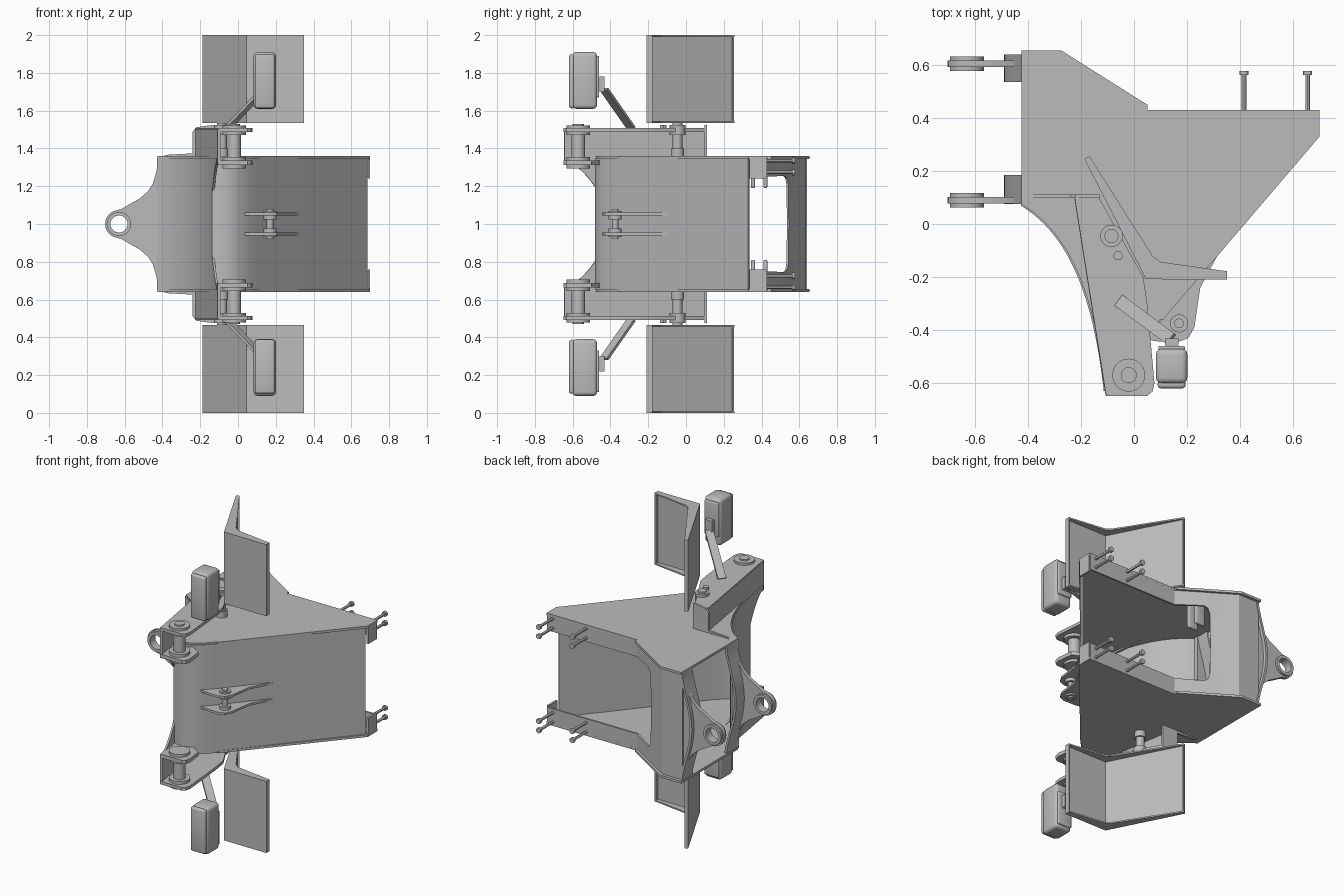
import bpy, bmesh, math
from mathutils import Vector
from mathutils.geometry import interpolate_bezier

if "Cube" in bpy.data.objects:
    bpy.data.objects.remove(bpy.data.objects["Cube"])

# All parts use heights measured from the mid plane (z = 1)
grey = bpy.data.materials.new("painted_steel_grey")
grey.diffuse_color = (0.5, 0.5, 0.5, 1)
grey.use_nodes = True
grey.node_tree.nodes["Principled BSDF"].inputs["Base Color"].default_value = grey.diffuse_color


def add(name, mesh, mirror=True, thick=0, bevel=0):
    ob = bpy.data.objects.new(name, mesh)
    bpy.context.collection.objects.link(ob)
    ob.location.z = 1
    mesh.materials.clear()
    mesh.materials.append(grey)
    if bevel:
        m = ob.modifiers.new("bevel", 'BEVEL')
        m.width, m.segments = bevel, 3
    if mirror:
        m = ob.modifiers.new("mirror", 'MIRROR')
        m.use_axis = (False, False, True)
    if thick:
        m = ob.modifiers.new("thickness", 'SOLIDIFY')
        m.thickness, m.offset = thick, 0
    return ob


def circle(x, y, r, n=32):
    return [(x + r * math.cos(2 * math.pi * i / n), y + r * math.sin(2 * math.pi * i / n)) for i in range(n)]


def curve(a, b, c, d, n):
    return [tuple(p) for p in interpolate_bezier(Vector(a), Vector(b), Vector(c), Vector(d), n)]


def plate(name, loops, lo, hi, axis='z', mirror=True):
    """Flat plate from an outline plus optional hole loops, spanning lo..hi along axis."""
    cu = bpy.data.curves.new(name, 'CURVE')
    cu.dimensions, cu.fill_mode, cu.extrude = '2D', 'BOTH', (hi - lo) / 2
    for loop in loops:
        s = cu.splines.new('POLY')
        s.points.add(len(loop) - 1)
        for p, (u, v) in zip(s.points, loop):
            p.co = (u, v, 0, 1)
        s.use_cyclic_u = True
    tmp = bpy.data.objects.new("tmp", cu)
    mesh = bpy.data.meshes.new_from_object(tmp)
    bpy.data.objects.remove(tmp)
    mid = (lo + hi) / 2
    bm = bmesh.new()
    bm.from_mesh(mesh)
    bmesh.ops.remove_doubles(bm, verts=bm.verts, dist=1e-5)
    for v in bm.verts:
        u, w, t = v.co
        v.co = (u, w, t + mid) if axis == 'z' else (u, mid - t, w)
    bmesh.ops.recalc_face_normals(bm, faces=bm.faces)
    bm.to_mesh(mesh)
    bm.free()
    return add(name, mesh, mirror)


def wall(name, path, top, thick=0.012):
    """Upright sheet along (x, y, lower height) points."""
    bm = bmesh.new()
    cols = [(bm.verts.new((x, y, z)), bm.verts.new((x, y, top))) for x, y, z in path]
    for a, b in zip(cols, cols[1:]):
        bm.faces.new((a[0], b[0], b[1], a[1]))
    mesh = bpy.data.meshes.new(name)
    bm.to_mesh(mesh)
    bm.free()
    return add(name, mesh, True, thick)


def band(path, t):
    """Closed outline of a path thickened by t to its left, with mitred bends."""
    pts = [Vector(p) for p in path]
    out = []
    for i, p in enumerate(pts):
        ns = []
        for a, b in zip(pts[max(i - 1, 0):i + 1], pts[max(i - 1, 0) + 1:i + 2]):
            d = (b - a).normalized()
            ns.append(Vector((-d.y, d.x)))
        n = sum(ns, Vector((0, 0))).normalized()
        out.append(p + n * t / n.dot(ns[0]))
    return [tuple(p) for p in pts] + [tuple(p) for p in reversed(out)]


def box(name, c, size, bevel=0):
    bm = bmesh.new()
    bmesh.ops.create_cube(bm, size=1)
    for v in bm.verts:
        v.co = Vector(c) + Vector([a * b for a, b in zip(v.co, size)])
    mesh = bpy.data.meshes.new(name)
    bm.to_mesh(mesh)
    bm.free()
    return add(name, mesh, True, 0, bevel)


def beam(name, a, b, w, h):
    a, b = Vector(a), Vector(b)
    z = (b - a).normalized()
    side = z.cross(Vector((0, 0, 1))).normalized()
    up = side.cross(z)
    ob = box(name, (0, 0, 0), (w, h, (b - a).length))
    for v in ob.data.vertices:
        v.co = side * v.co.x - up * v.co.y + z * v.co.z + (a + b) / 2
    return ob


def disc(name, x, y, r, lo, hi, n=32, axis='z'):
    return plate(name, [circle(x, y, r, n)], lo, hi, axis)


# Outline curves of the concave flank and the rounded nose
flank = curve((-.425, .075), (-.25, -.03), (-.15, -.25), (-.108, -.63), 40)
body = [p for p in flank if p[1] > -.475]
cheek = [body[-1]] + [p for p in flank if p[1] <= -.475]
nose = curve(body[-1], (-.04, -.5), (.03, -.44), (.10, -.36), 12)

# Main top and bottom plates
plate("main_plate", [[(-.425, .655), (-.275, .655), (.05, .45), (.05, .43), (.70, .43), (.70, .33), (.11, -.36)]
                     + nose[::-1] + body[-2::-1]], .345, .36)

# Skins: concave flank, its front cheeks, and nose with slanted side
wall("flank_skin", [(x, y, 0) for x, y in body], .35)
wall("cheek_skin", [(x, y, .33 - .15 * max(0, (.64 + y) / .17) ** 1.7) for x, y in cheek], .35)
wall("slanted_skin", [(x, y, 0) for x, y in nose + [(.68, .333)]], .35)

# Rear mounting flanges, widening into a full-height angled column, and end tabs
wall("rear_flange", [(.695, .424, .25), (.05, .424, .25), (-.10, .520, .255), (-.12, .532, .24), (-.13, .538, .20),
                     (-.132, .539, 0), (-.275, .63, 0), (-.42, .63, 0)], .35)
wall("end_tab", [(.694, .335, .24), (.694, .424, .24)], .35)

# Rear bolts
for i, x in enumerate((.415, .655)):
    for j, z in enumerate((.335, .275)):
        disc(f"bolt_shank_{i}{j}", x, z, .009, .42, .57, 12, 'y')
        disc(f"bolt_head_{i}{j}", x, z, .017, .562, .578, 12, 'y')

# Side hinge lugs with eyes
half = [(-.40, .35), (-.42, .28), (-.44, .23), (-.475, .175), (-.52, .135), (-.57, .107), (-.62, .078)]
eye = [(-.63 + .074 * math.cos(a), .074 * math.sin(a)) for a in [math.radians(100 + 16 * i) for i in range(11)]]
lug = half + eye + [(x, -z) for x, z in half[::-1]]
bulge = [(-.42 - .07 * math.cos(math.pi / 2 * d / 10) ** 1.5, .035 * d) for d in range(-10, 11)]
for tag, y, jamb, inner in (("rear", .605, (.535, .64), -.275), ("middle", .09, (.075, .185), -.40)):
    plate(tag + "_hinge_lug", [lug + [(inner, -.35), (inner, .35)] if inner > -.4 else lug,
                              circle(-.63, 0, .045)], y - .012, y + .012, 'y', False)
    plate(tag + "_hinge_boss", [circle(-.63, 0, .064), circle(-.63, 0, .045)], y - .027, y + .027, 'y', False)
    plate(tag + "_curved_jamb", [bulge + [(x + .015, z) for x, z in bulge[::-1]]], *jamb, 'y', False)

# Small clevis ears inside
for i, y in enumerate((.355, .42)):
    box(f"inner_clevis_{i}", (-.15, y, .27), (.07, .022, .16), .008)

# Channel bracket: top plate, side wall, end gusset
plate("bracket_plate", [[(-.225, .105), (-.135, .105), (.035, -.2), (.05, -.3), (.077, -.6), (.07, -.632),
                         (.05, -.648), (-.105, -.648)]], .488, .508)
wall("bracket_side", [(-.218, .1, .355), (-.1, -.645, .32)], .5, .015)
plate("bracket_gusset", [[(-.4, .355), (-.38, .366), (-.24, .374), (-.24, .49), (-.22, .512), (-.13, .525),
                          (-.13, .355)]], .098, .112, 'y')

# Lower pivot ear and pivot pin
plate("pivot_ear", [[(-.125, -.46), (-.105, -.648), (.05, -.648), (.07, -.632), (.077, -.6), (.065, -.50),
                     (0, -.455)]], .312, .336)
disc("pivot_pin", -.02, -.57, .036, .3, .52)
for i, (lo, hi, r) in enumerate(((.295, .312, .062), (.336, .355, .062), (.47, .488, .062), (.508, .522, .062),
                                 (.522, .53, .03))):
    disc(f"pivot_boss_{i}", -.02, -.57, r, lo, hi)

# Post carrying the panel, with a hex nut beside it
disc("panel_post", -.085, -.045, .026, .355, .535)
disc("panel_post_foot", -.085, -.045, .034, .355, .40)
disc("panel_post_collar", -.085, -.045, .042, .47, .525)
disc("hex_nut", -.06, -.12, .019, .5, .525, 6)

# Bent panel: thin sheet with a raised rim on the inner side, deepest at the bend
bend = [Vector((-.187, .245)), Vector((.045, -.208)), Vector((.35, -.21))]
rim = [tuple(p) for p in bend] + [(.35, -.178), (.10, -.143), (.07, -.12), (-.168, .256)]
plate("panel_sheet", [band(bend, .012)], .535, 1.0)
plate("panel_rim_outer", [rim], .991, 1.0)
plate("panel_rim_inner", [rim], .535, .544)
plate("panel_rim_left", [band([bend[0], bend[0].lerp(bend[1], .018)], .022)], .535, 1.0)
plate("panel_rim_right", [band([bend[2].lerp(bend[1], .03), bend[2]], .032)], .535, 1.0)

# Lamp housing on a slanted arm
box("lamp_housing", (.142, -.536, .76), (.118, .13, .30), .02)
box("lamp_lens", (.142, -.605, .755), (.105, .03, .285), .012)
box("lamp_back", (.142, -.468, .78), (.10, .016, .22), .006)
beam("lamp_arm", (-.055, -.29, .508), (.14, -.435, .715), .05, .016)
box("lamp_clip", (.142, -.445, .74), (.05, .025, .08))

# Central cylinder lugs and pin
plate("cylinder_lug", [[(.03, -.43), (.08, -.442), (.165, -.445), (.205, -.43), (.228, -.39), (.235, -.34),
                        (.25, -.24), (.325, -.10), (.1, -.355)]], .046, .06)
disc("cylinder_pin", .17, -.375, .018, 0, .08)
disc("cylinder_boss_outer", .17, -.375, .034, .06, .07)
disc("cylinder_boss_inner", .17, -.375, .034, .025, .046)

# Apply modifiers, then smooth curved faces and keep hard edges
for ob in bpy.context.scene.objects:
    ob.select_set(True)
    bpy.context.view_layer.objects.active = ob
bpy.ops.object.convert(target='MESH')
bpy.ops.object.shade_smooth_by_angle(angle=math.radians(30))
